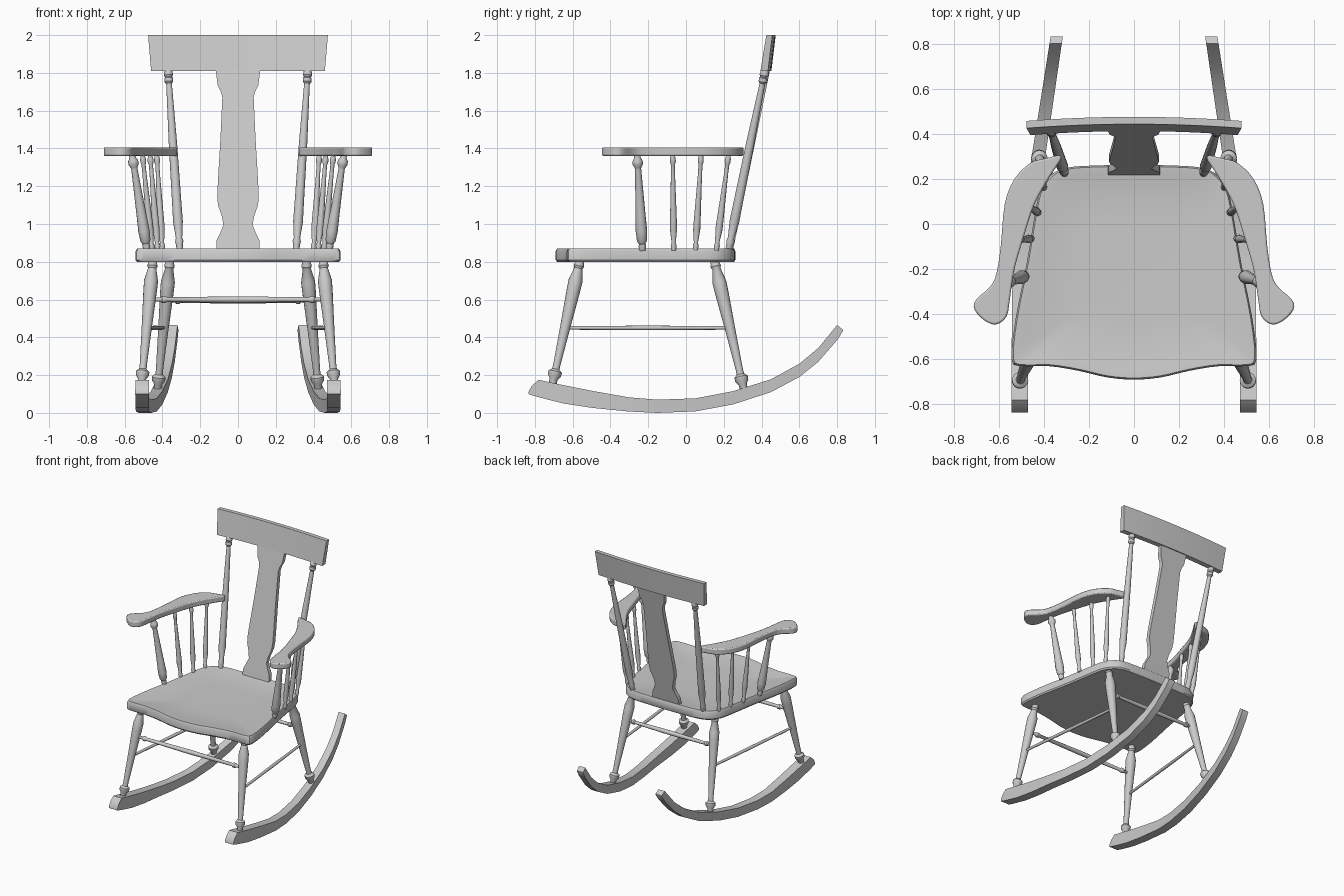
import bpy, bmesh, math
from mathutils import Vector

if "Cube" in bpy.data.objects:
    bpy.data.objects.remove(bpy.data.objects["Cube"])

wood = bpy.data.materials.new("plain_grey")
wood.use_nodes = True
GREY = (0.6, 0.6, 0.6, 1)
wood.diffuse_color = GREY
wood.node_tree.nodes["Principled BSDF"].inputs["Base Color"].default_value = GREY


def finish(name, bm, bevel=0.0, angle=35):
    bmesh.ops.recalc_face_normals(bm, faces=bm.faces)
    mesh = bpy.data.meshes.new(name)
    bm.to_mesh(mesh)
    bm.free()
    mesh.materials.append(wood)
    ob = bpy.data.objects.new(name, mesh)
    bpy.context.collection.objects.link(ob)
    if bevel:
        mod = ob.modifiers.new("soft_edges", "BEVEL")
        mod.width, mod.segments, mod.limit_method = bevel, 2, "ANGLE"
        mod.angle_limit = math.radians(50)
    bpy.ops.object.select_all(action="DESELECT")
    ob.select_set(True)
    bpy.context.view_layer.objects.active = ob
    bpy.ops.object.shade_smooth_by_angle(angle=math.radians(angle))
    return ob


def loft(name, rings, **kw):
    """Skin a list of equal-length closed rings and cap both ends."""
    bm = bmesh.new()
    rows = [[bm.verts.new(p) for p in ring] for ring in rings]
    n = len(rows[0])
    for a, b in zip(rows, rows[1:]):
        for i in range(n):
            j = (i + 1) % n
            bm.faces.new((a[i], a[j], b[j], b[i]))
    bm.faces.new(rows[0])
    bm.faces.new(rows[-1])
    return finish(name, bm, **kw)


def turned(name, start, end, profile, sides=16):
    """Turned part from start to end; profile = (fraction, radius)."""
    a, b = Vector(start), Vector(end)
    q = (b - a).to_track_quat("Z", "Y")
    rings = []
    for t, r in profile:
        angles = [math.tau * i / sides for i in range(sides)]
        rings.append([a.lerp(b, t) + q @ Vector((r * math.cos(u), r * math.sin(u), 0))
                      for u in angles])
    return loft(name, rings)


def smooth_outline(points, steps=4):
    """Closed Catmull-Rom curve through 2D points."""
    out, n = [], len(points)
    for i in range(n):
        p0, p1, p2, p3 = (Vector(points[(i + k) % n]) for k in (-1, 0, 1, 2))
        for s in range(steps):
            t = s / steps
            out.append(0.5 * (2 * p1 + (p2 - p0) * t + (2 * p0 - 5 * p1 + 4 * p2 - p3) * t * t
                              + (3 * p1 - p0 - 3 * p2 + p3) * t ** 3))
    return out


# Turning profiles
LEG = [(0, .022), (.03, .024), (.05, .028), (.07, .022), (.17, .037), (.25, .036), (.55, .027),
       (.86, .019), (.89, .02), (.91, .036), (.94, .035), (.97, .022), (1.05, .02)]
POST = [(0, .017), (.03, .018), (.05, .022), (.07, .017), (.16, .026), (.24, .025), (.6, .022),
        (.92, .015), (.93, .023), (.95, .023), (.955, .018), (.965, .024), (.985, .022), (1, .016)]
SPINDLE = [(0, .012), (.05, .016), (.08, .011), (.22, .019), (.32, .018), (.8, .011), (.9, .011),
           (.93, .016), (.96, .015), (1, .011)]
ARM_POST = [(0, .016), (.04, .02), (.07, .018), (.1, .027), (.2, .031), (.35, .027), (.85, .017),
            (.87, .018), (.9, .028), (.94, .027), (.97, .018), (1, .017)]
STRETCHER = [(0, .009), (.06, .011), (.07, .018), (.09, .018), (.1, .012), (.5, .017),
             (.9, .012), (.91, .018), (.93, .018), (.94, .011), (1, .009)]

# Seat with a shallow dished top
half = [(0, -.69), (.12, -.68), (.25, -.65), (.38, -.63), (.5, -.63), (.543, -.6), (.525, -.42),
        (.475, -.17), (.44, .04), (.415, .15), (.37, .215), (.3, .25), (.15, .26)]
seat = smooth_outline(half + [(0, .262)] + [(-x, y) for x, y in reversed(half[1:])], 3)


def seat_ring(scale, z):
    return [(p.x * scale, (p.y + .2) * scale - .2, z) for p in seat]


loft("seat", [seat_ring(.985, .8), seat_ring(1, .81), seat_ring(1, .855), seat_ring(.985, .87),
              seat_ring(.92, .868), seat_ring(.84, .86), seat_ring(.5, .855)])

# Rocker side profile: y, underside z, top z
rocker = [(-.835, .1, .11), (-.815, .093, .145), (-.78, .083, .175), (-.65, .05, .147),
          (-.5, .027, .117), (-.3, .007, .082), (-.15, 0, .07), (.05, .008, .077), (.25, .045, .115),
          (.45, .11, .178), (.6, .19, .26), (.7, .27, .343), (.8, .385, .465), (.832, .435, .44)]

# Arm rest outline for the model's left side
arm = [(.32, .3), (.395, .29), (.46, .27), (.53, .2), (.573, .09), (.59, -.09), (.61, -.22),
       (.64, -.28), (.7, -.335), (.707, -.38), (.66, -.43), (.61, -.445), (.565, -.41),
       (.55, -.33), (.53, -.2), (.485, -.045), (.44, .09), (.373, .21)]

# Arm spindles: bottom x, y and top x, y
spindles = [(.482, -.23, .56, -.258), (.455, -.065, .505, -.07), (.425, .05, .465, .08),
            (.4, .16, .43, .225)]

for side, s in (("left", 1), ("right", -1)):
    rings = []
    for y, low, high in rocker:
        x = .507 - .152 * max(0, y + .25)
        w = .037 - .006 * (y + .83)
        rings.append([(s * (x - w), y, low), (s * (x + w), y, low),
                      (s * (x + w), y, high), (s * (x - w), y, high)])
    loft(side + "_rocker", rings)

    turned(side + "_front_leg", (s * .45, -.56, .81), (s * .51, -.705, .16), LEG)
    turned(side + "_back_leg", (s * .36, .15, .81), (s * .425, .305, .13), LEG)
    turned(side + "_side_stretcher", (s * .484, -.638, .45), (s * .394, .231, .45),
           [(0, .009), (.1, .01), (.5, .012), (.9, .01), (1, .009)], 12)
    turned(side + "_back_post", (s * .308, .225, .86), (s * .37, .42, 1.82), POST)

    outline = smooth_outline([(s * x, y) for x, y in arm], 3)
    loft(side + "_arm_rest", [[(p.x, p.y, z) for p in outline] for z in (1.36, 1.406)], bevel=.008)
    for i, (x0, y0, x1, y1) in enumerate(spindles):
        turned(f"{side}_arm_spindle_{i + 1}", (s * x0, y0, .86), (s * x1, y1, 1.365),
               SPINDLE if i else ARM_POST, 12)

# Cross stretchers between each pair of legs
turned("front_cross_stretcher", (-.468, -.605, .6), (.468, -.605, .6), STRETCHER, 12)
turned("back_cross_stretcher", (-.38, .197, .595), (.38, .197, .595), STRETCHER, 12)

# Shaped back splat: height, half width
splat = [(.86, .115), (.915, .113), (.95, .095), (.995, .077), (1.04, .085), (1.1, .106),
         (1.15, .11), (1.25, .105), (1.45, .093), (1.67, .083), (1.7, .09), (1.735, .108), (1.82, .118)]
rings = []
for z, w in splat:
    y = .235 + (z - .87) * .205
    rings.append([(-w, y - .016, z), (w, y - .016, z), (w, y + .016, z), (-w, y + .016, z)])
loft("back_splat", rings)

# Curved, leaning top rail
rings = []
for i in range(13):
    u = i / 6 - 1
    bow = -.018 * u * u
    rings.append([(.46 * u, .412 + bow, 1.81), (.46 * u, .452 + bow, 1.81),
                  (.476 * u, .475 + bow, 2), (.476 * u, .443 + bow, 2)])
loft("top_rail", rings)
